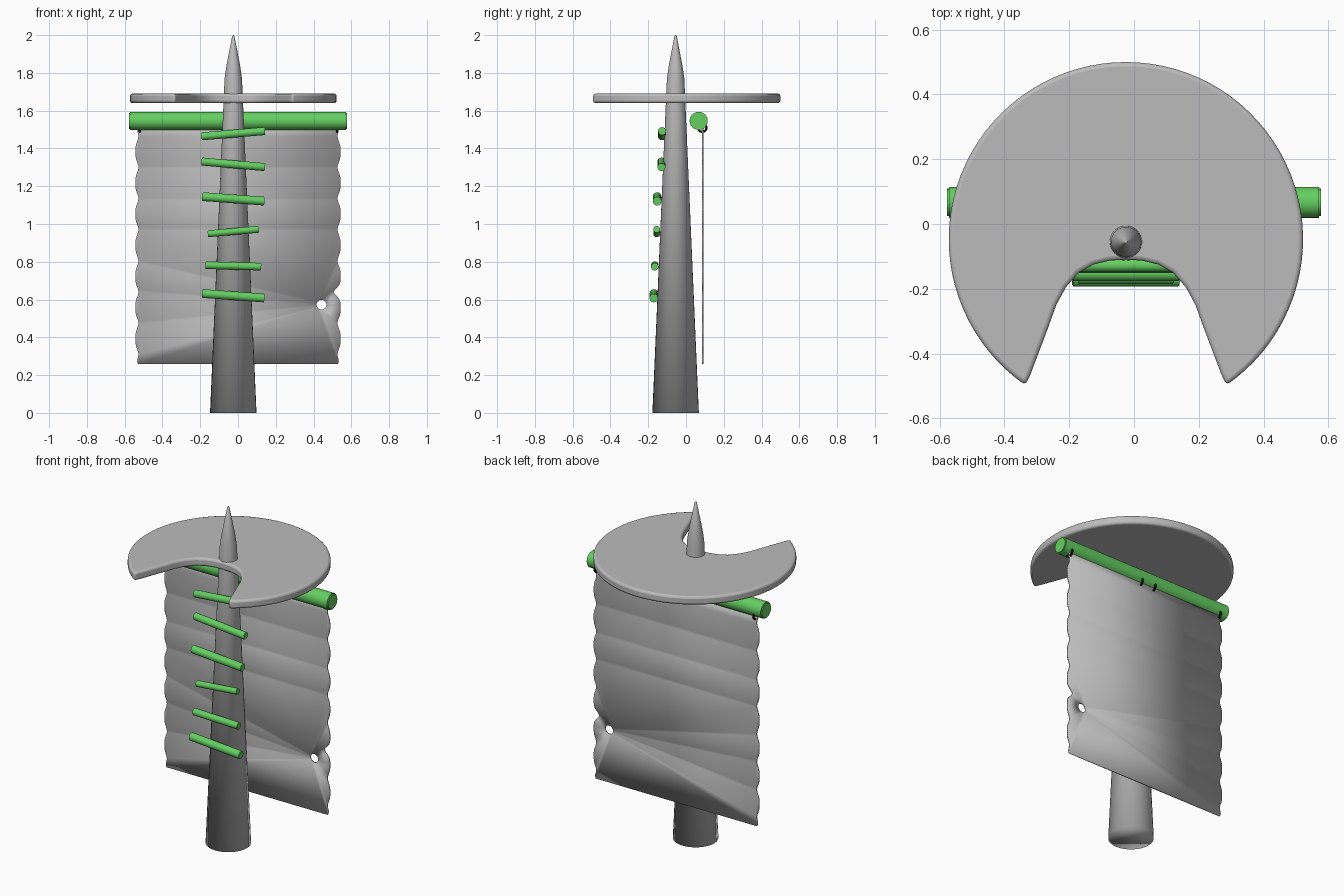
import bpy, bmesh, math
from mathutils import Vector

cube = bpy.data.objects.get("Cube")
if cube:
    bpy.data.objects.remove(cube, do_unlink=True)


def material(name, rgb):
    m = bpy.data.materials.new(name)
    m.use_nodes = True
    m.diffuse_color = (*rgb, 1)
    m.node_tree.nodes["Principled BSDF"].inputs["Base Color"].default_value = (*rgb, 1)
    return m


GREY = material("grey", (0.5, 0.5, 0.5))
GREEN = material("bamboo green", (0.13, 0.62, 0.12))
BLACK = material("black cord", (0.01, 0.01, 0.01))
MID = -0.025  # x of the mast axis


def finish(bm, name, mat, angle=40):
    bmesh.ops.recalc_face_normals(bm, faces=bm.faces)
    mesh = bpy.data.meshes.new(name)
    bm.to_mesh(mesh)
    bm.free()
    mesh.materials.append(mat)
    ob = bpy.data.objects.new(name, mesh)
    bpy.context.collection.objects.link(ob)
    bpy.ops.object.select_all(action="DESELECT")
    ob.select_set(True)
    bpy.context.view_layer.objects.active = ob
    if angle:
        bpy.ops.object.shade_smooth_by_angle(angle=math.radians(angle))
    else:
        bpy.ops.object.shade_smooth()
    return ob


def rod(name, a, b, radius):
    a, b = Vector(a), Vector(b)
    bm = bmesh.new()
    bmesh.ops.create_cone(bm, cap_ends=True, segments=24, radius1=radius,
                          radius2=radius, depth=(b - a).length)
    rims = [e for e in bm.edges if any(len(f.verts) > 4 for f in e.link_faces)]
    bmesh.ops.bevel(bm, geom=rims, offset=radius * 0.12, segments=2, affect="EDGES")
    turn = (b - a).to_track_quat("Z", "Y").to_matrix()
    bmesh.ops.rotate(bm, verts=bm.verts, matrix=turn)
    bmesh.ops.translate(bm, verts=bm.verts, vec=(a + b) / 2)
    return finish(bm, name, GREEN)


# Tapered mast with a sharpened tip
bm = bmesh.new()
rings = []
for r, z in [(0.123, 0), (0.05, 1.68), (0.046, 1.77), (0.036, 1.84), (0.006, 1.995), (0.002, 2)]:
    rings.append([bm.verts.new((MID + r * math.cos(t), -0.055 + r * math.sin(t), z))
                  for t in (i * math.tau / 32 for i in range(32))])
for low, high in zip(rings, rings[1:]):
    for i in range(32):
        j = (i + 1) % 32
        bm.faces.new((low[i], low[j], high[j], high[i]))
bm.faces.new(rings[0])
bm.faces.new(rings[-1])
finish(bm, "mast", GREY, 0)

# Crescent canopy: round rim with a notch at the front
start = math.atan2(-0.45, 0.31)
span = math.pi - 2 * start
outline = [(0.547 * math.cos(start + span * i / 72), -0.047 + 0.547 * math.sin(start + span * i / 72))
           for i in range(73)]
notch = [(0.295, -0.465), (0.24, -0.32), (0.215, -0.25), (0.185, -0.195),
         (0.145, -0.15), (0.1, -0.125), (0.05, -0.113)]
outline += [(-x, y) for x, y in notch] + [(0, -0.11)] + notch[::-1]
bm = bmesh.new()
face = bm.faces.new([bm.verts.new((MID + x, y, 1.64)) for x, y in outline])
up = bmesh.ops.extrude_face_region(bm, geom=[face])["geom"]
bmesh.ops.translate(bm, verts=[v for v in up if isinstance(v, bmesh.types.BMVert)], vec=(0, 0, 0.05))
canopy = finish(bm, "canopy", GREY)
bevel = canopy.modifiers.new("soft rim", "BEVEL")
bevel.width, bevel.segments = 0.013, 3

# Sail with scalloped sides and one round hole
TOP, BOTTOM, STEPS = 1.515, 0.26, 96


def side(sign):
    pts = []
    for i in range(STEPS + 1):
        z = BOTTOM + (TOP - BOTTOM) * i / STEPS
        dent = 0.016 * abs(math.cos(math.pi * (z - 0.31) / 0.165)) ** 4
        if sign > 0:
            dent += 0.02 * math.exp(-((z - 0.64) / 0.025) ** 2)
        corner = 0.012 * max(0, 1 - min(z - BOTTOM, TOP - z) / 0.02)
        pts.append((sign * (0.543 - dent - corner), z))
    return pts


hole = [(0.442 + 0.026 * math.cos(i * math.tau / 20), 0.573 + 0.026 * math.sin(i * math.tau / 20))
        for i in range(20)]
bm = bmesh.new()
for loop in (side(1) + side(-1)[::-1], hole):
    vs = [bm.verts.new((x, 0.088, z)) for x, z in loop]
    for i, v in enumerate(vs):
        bm.edges.new((v, vs[i - 1]))
bmesh.ops.triangle_fill(bm, use_beauty=True, edges=bm.edges[:])
sail = finish(bm, "sail", GREY)
solid = sail.modifiers.new("cloth thickness", "SOLIDIFY")
solid.thickness, solid.offset = 0.008, 0

# Crossbar carrying the sail
rod("crossbar", (-0.577, 0.067, 1.546), (0.577, 0.067, 1.546), 0.048)

# Cord loops tying the sail to the crossbar
for n, x in enumerate((-0.52, -0.06, 0.03, 0.525)):
    bm = bmesh.new()
    grid = [[bm.verts.new((x + 0.006 * math.sin(b),
                           0.086 + (0.022 + 0.006 * math.cos(b)) * math.cos(a),
                           1.51 + (0.022 + 0.006 * math.cos(b)) * math.sin(a)))
             for b in (k * math.tau / 8 for k in range(8))]
            for a in (k * math.tau / 20 for k in range(20))]
    for i in range(20):
        for j in range(8):
            bm.faces.new((grid[i - 1][j - 1], grid[i][j - 1], grid[i][j], grid[i - 1][j]))
    finish(bm, f"cord_loop_{n + 1}", BLACK)

# Crooked rungs on the front of the mast: half length, height, tilt, y, radius
for n, (half, z, tilt, y, r) in enumerate([
        (0.165, 0.62, -0.012, -0.17, 0.023), (0.148, 0.778, -0.004, -0.165, 0.02),
        (0.135, 0.96, 0.012, -0.155, 0.018), (0.165, 1.133, -0.012, -0.153, 0.023),
        (0.168, 1.316, -0.015, -0.13, 0.021), (0.168, 1.478, 0.014, -0.127, 0.021)]):
    rod(f"rung_{n + 1}", (MID - half, y, z - tilt), (MID + half, y, z + tilt), r)
